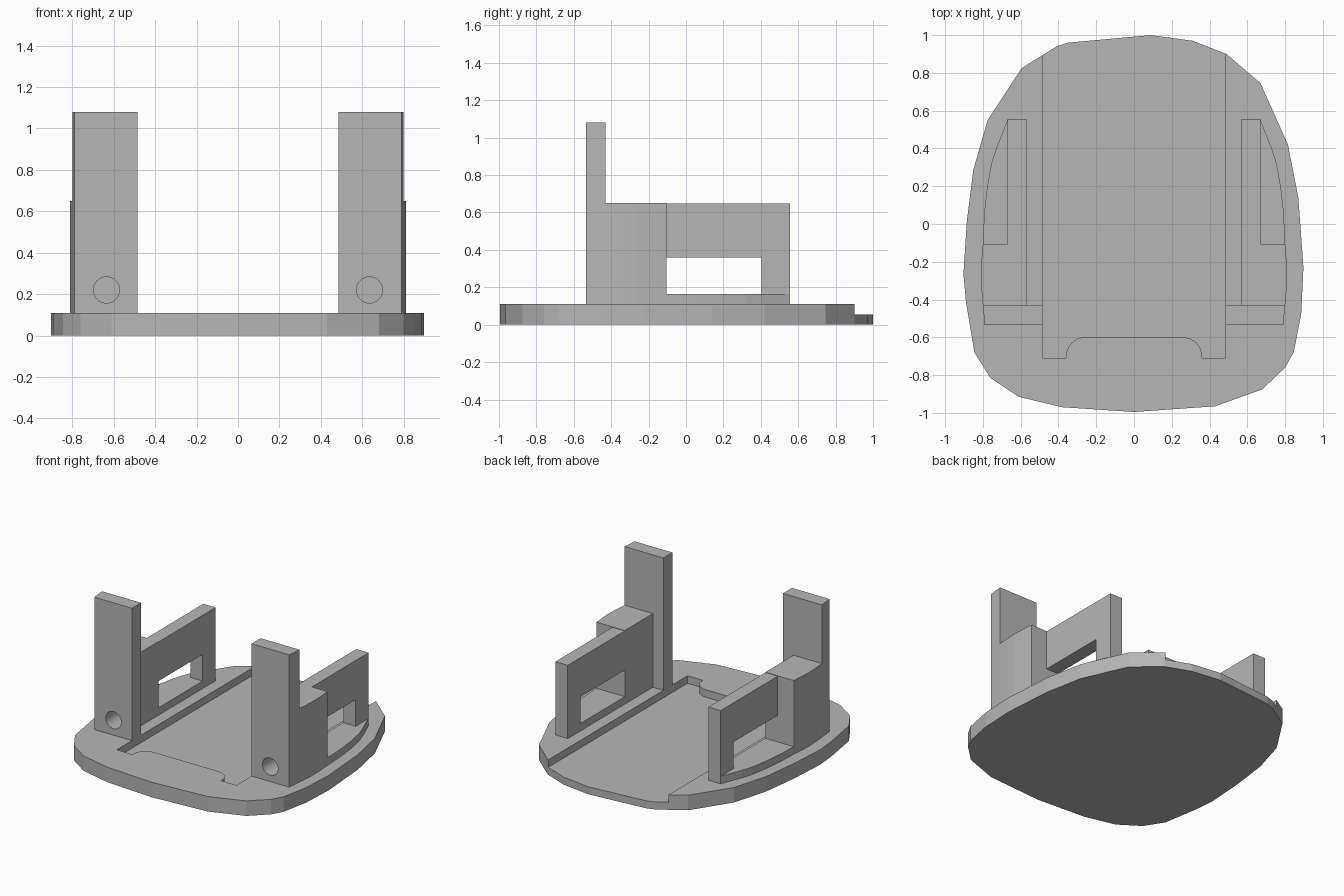
import bpy
import bmesh
from math import cos, sin, pi
from mathutils import Vector

if "Cube" in bpy.data.objects:
    bpy.data.objects.remove(bpy.data.objects["Cube"], do_unlink=True)

grey = bpy.data.materials.new("plain grey")
grey.use_nodes = True
grey.diffuse_color = (0.47, 0.47, 0.47, 1)
grey.node_tree.nodes["Principled BSDF"].inputs["Base Color"].default_value = grey.diffuse_color


def prism(name, points, offset):
    """Extrude a closed 3D outline along an offset vector."""
    bm = bmesh.new()
    face = bm.faces.new([bm.verts.new(p) for p in points])
    moved = bmesh.ops.extrude_face_region(bm, geom=[face], use_keep_orig=True)["geom"]
    bmesh.ops.translate(bm, vec=Vector(offset),
                        verts=[v for v in moved if isinstance(v, bmesh.types.BMVert)])
    bmesh.ops.recalc_face_normals(bm, faces=bm.faces[:])
    mesh = bpy.data.meshes.new(name)
    bm.to_mesh(mesh)
    bm.free()
    mesh.materials.append(grey)
    obj = bpy.data.objects.new(name, mesh)
    bpy.context.collection.objects.link(obj)
    return obj


def plan(name, outline, bottom, top, side=1):
    """Vertical prism from a plan outline, mirrored in x when side is -1."""
    return prism(name, [(side * x, y, bottom) for x, y in outline], (0, 0, top - bottom))


def cut(target, cutter):
    mod = target.modifiers.new("cut", "BOOLEAN")
    mod.operation = "DIFFERENCE"
    mod.solver = "EXACT"
    mod.object = cutter
    bpy.context.view_layer.objects.active = target
    bpy.ops.object.modifier_apply(modifier=mod.name)


# Base plate with an uneven rounded outline
rim = [(.09, 1), (.31, .97), (.49, .9), (.67, .745), (.815, .42), (.87, .14),
       (.897, -.23), (.885, -.48), (.845, -.68), (.8, -.76), (.68, -.875),
       (.43, -.965), (0, -.995), (-.38, -.97), (-.61, -.915), (-.76, -.815),
       (-.845, -.68), (-.89, -.41), (-.903, -.265), (-.885, .015), (-.85, .29),
       (-.775, .55), (-.595, .825), (-.41, .94), (-.35, .96)]
PLATE = 0.11
base_plate = plan("base_plate", rim, 0, PLATE)

# Tray recess, open at the back, around a rounded tongue at the front
corner = [(.26 + .1 * cos(i * pi / 16), -.7 + .1 * sin(i * pi / 16)) for i in range(9)]
half = [(.485, 1.1), (.485, -.71), (.36, -.71)] + corner
recess = plan("recess_cutter", half + [(-x, y) for x, y in reversed(half)], .055, .3)
cut(base_plate, recess)
helpers = [recess]

# Two mirrored side brackets
for side, label in ((1, "left"), (-1, "right")):
    post = plan(label + "_post", [(.485, -.535), (.79, -.535), (.8, -.43), (.485, -.43)],
                PLATE, 1.08, side)
    block = plan(label + "_block",
                 [(.57, -.43), (.8, -.43), (.807, -.35), (.81, -.27), (.807, -.19),
                  (.8, -.105), (.57, -.105)], PLATE, .65, side)

    # Blind round hole in the front of the post
    ring = [(side * .635 + .063 * cos(i * pi / 16), -.6, .22 + .063 * sin(i * pi / 16))
            for i in range(32)]
    hole = prism(label + "_hole_cutter", ring, (0, .35, 0))
    helpers.append(hole)
    for part in (post, block):
        cut(part, hole)

    # Wall running back, with a window beside the block
    profile = [(-.105, PLATE), (.555, PLATE), (.555, .647), (-.105, .647),
               (-.105, .36), (.405, .36), (.405, .165), (-.105, .165)]
    prism(label + "_window_wall", [(side * .57, y, z) for y, z in profile], (side * .1, 0, 0))

    # Low curved ledge outside the wall
    plan(label + "_ledge", [(.67, -.105), (.8, -.105), (.793, .06), (.777, .2),
                            (.755, .32), (.73, .4), (.67, .55)], PLATE, .165, side)

for helper in helpers:
    bpy.data.objects.remove(helper, do_unlink=True)
